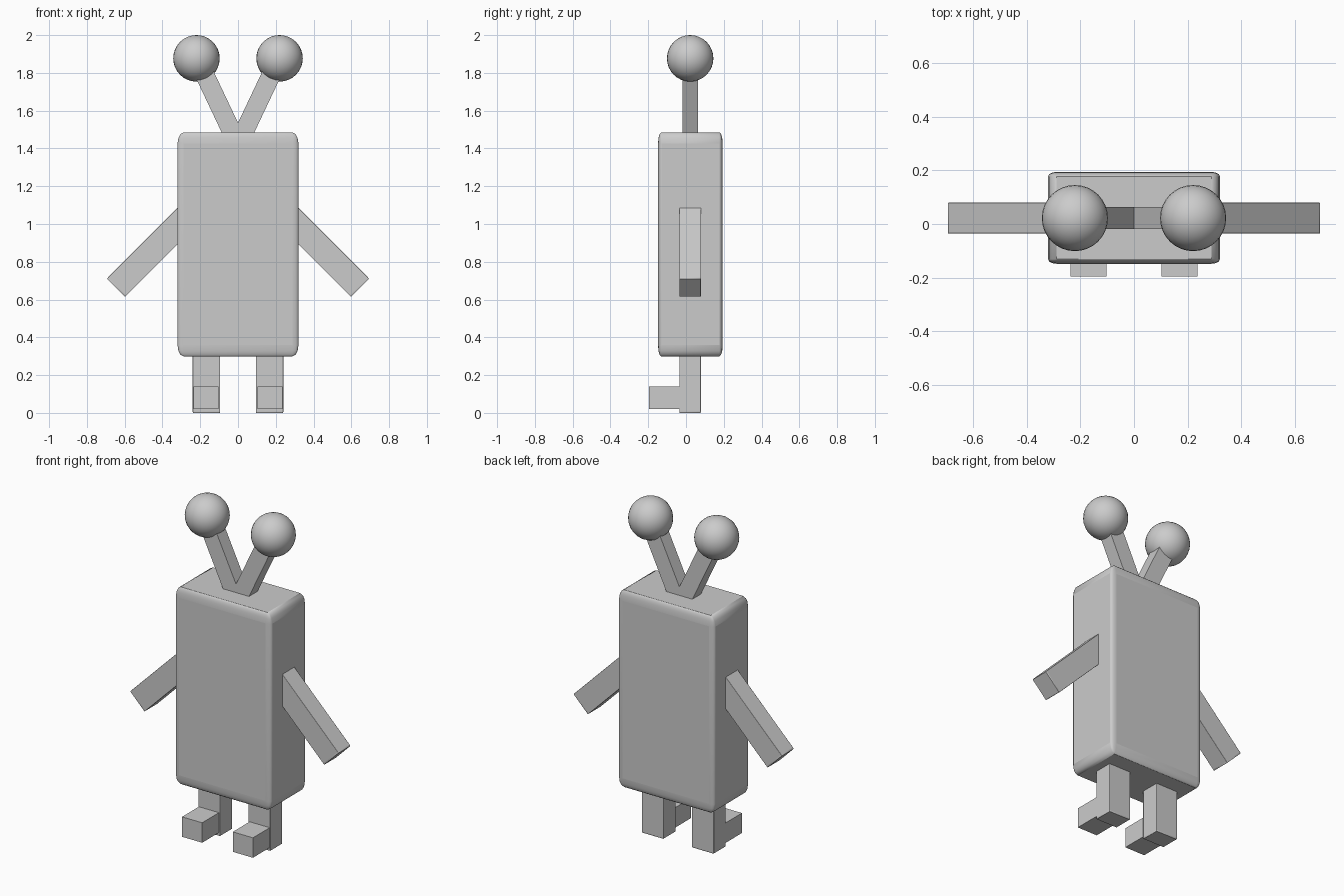
import bpy
from math import radians
from mathutils import Vector

if "Cube" in bpy.data.objects:
    bpy.data.objects.remove(bpy.data.objects["Cube"])

Y = 0.022  # depth centre of body and limbs


def box(name, centre, size, angle=0.0, bevel=0.0, segments=2):
    """Box turned about y; the bevel is stretched together with the box scale."""
    bpy.ops.mesh.primitive_cube_add(size=2, location=centre, rotation=(0, angle, 0))
    ob = bpy.context.object
    ob.name = name
    ob.scale = [s / 2 for s in size]
    if bevel:
        mod = ob.modifiers.new("soft_edges", 'BEVEL')
        mod.width = bevel
        mod.segments = segments
        bpy.ops.object.shade_smooth_by_angle(angle=radians(30))
    return ob


def beam(name, start, end, width, depth, bevel=0.0):
    """Square bar between two points in the xz plane."""
    a, b = Vector((start[0], Y, start[1])), Vector((end[0], Y, end[1]))
    d = b - a
    angle = Vector((d.z, d.x)).angle_signed(Vector((1, 0)))
    return box(name, (a + b) / 2, (width, depth, d.length), angle, bevel)


# Body
box("body", (0, 0.023, 0.892), (0.64, 0.342, 1.186), bevel=0.1, segments=3)

for side, s in (("left", -1), ("right", 1)):
    # Eye and stalk
    beam(side + "_eye_stalk", (s * 0.01, 1.44), (s * 0.216, 1.875), 0.10, 0.082)
    bpy.ops.mesh.primitive_uv_sphere_add(segments=32, ring_count=16, radius=0.123,
                                         location=(s * 0.22, Y, 1.877))
    bpy.context.object.name = side + "_eye"
    bpy.ops.object.shade_smooth()

    # Arm
    beam(side + "_arm", (s * 0.25, 1.059), (s * 0.646, 0.663), 0.136, 0.115, bevel=0.03)

    # Leg and foot
    box(side + "_leg", (s * 0.167, Y, 0.175), (0.146, 0.115, 0.35), bevel=0.04)
    box(side + "_foot", (s * 0.169, -0.105, 0.08), (0.134, 0.18, 0.12))
